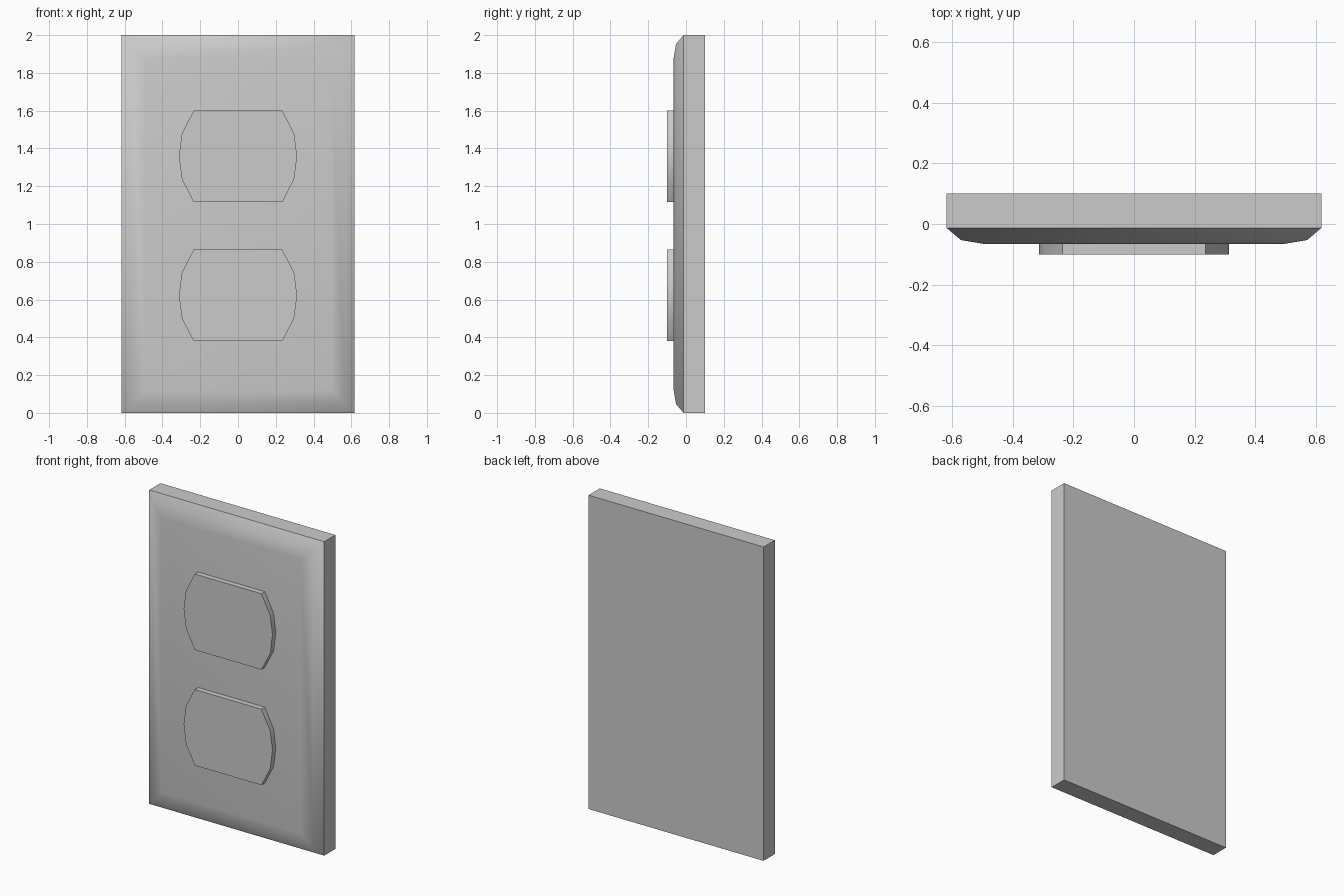
import bpy, bmesh, math

if "Cube" in bpy.data.objects:
    bpy.data.objects.remove(bpy.data.objects["Cube"])


def loft(name, rings):
    """Join matching closed outlines front to back and cap both ends."""
    bm = bmesh.new()
    loops = [[bm.verts.new(p) for p in ring] for ring in rings]
    for a, b in zip(loops, loops[1:]):
        n = len(a)
        for i in range(n):
            j = (i + 1) % n
            bm.faces.new((a[i], a[j], b[j], b[i]))
    bm.faces.new(loops[0])
    bm.faces.new(loops[-1])
    bmesh.ops.recalc_face_normals(bm, faces=bm.faces)
    mesh = bpy.data.meshes.new(name)
    bm.to_mesh(mesh)
    bm.free()
    obj = bpy.data.objects.new(name, mesh)
    bpy.context.collection.objects.link(obj)
    return obj


# Wall plate: straight sides, then two bevel steps to the front
W, H = 0.617, 2.0
RIM_Y = -0.013


def plate_ring(y, inset):
    x, lo, hi = W - inset, inset, H - inset
    return [(-x, y, lo), (x, y, lo), (x, y, hi), (-x, y, hi)]


plate = loft("wall_plate", [plate_ring(y, i) for y, i in
             ((0.10, 0), (RIM_Y, 0), (-0.053, 0.047), (-0.066, 0.125))])

# Smooth the softened front, keep sides, rim and back crisp
bm = bmesh.new()
bm.from_mesh(plate.data)
for f in bm.faces:
    f.smooth = all(v.co.y < RIM_Y + 0.001 for v in f.verts)
for e in bm.edges:
    if all(v.co.y > RIM_Y - 0.001 for v in e.verts):
        e.smooth = False
bm.to_mesh(plate.data)
bm.free()

# Two raised socket faces with bowed ends
half = [(0.235, -0.242), (0.297, -0.121), (0.313, 0), (0.297, 0.121), (0.235, 0.242)]
outline = half + [(-x, -z) for x, z in half]
for name, cz in (("lower_socket", 0.622), ("upper_socket", 1.358)):
    socket = loft(name, [[(x, y, cz + z) for x, z in outline] for y in (-0.06, -0.10)])
    bpy.ops.object.select_all(action='DESELECT')
    socket.select_set(True)
    bpy.context.view_layer.objects.active = socket
    bpy.ops.object.shade_smooth_by_angle(angle=math.radians(30))
